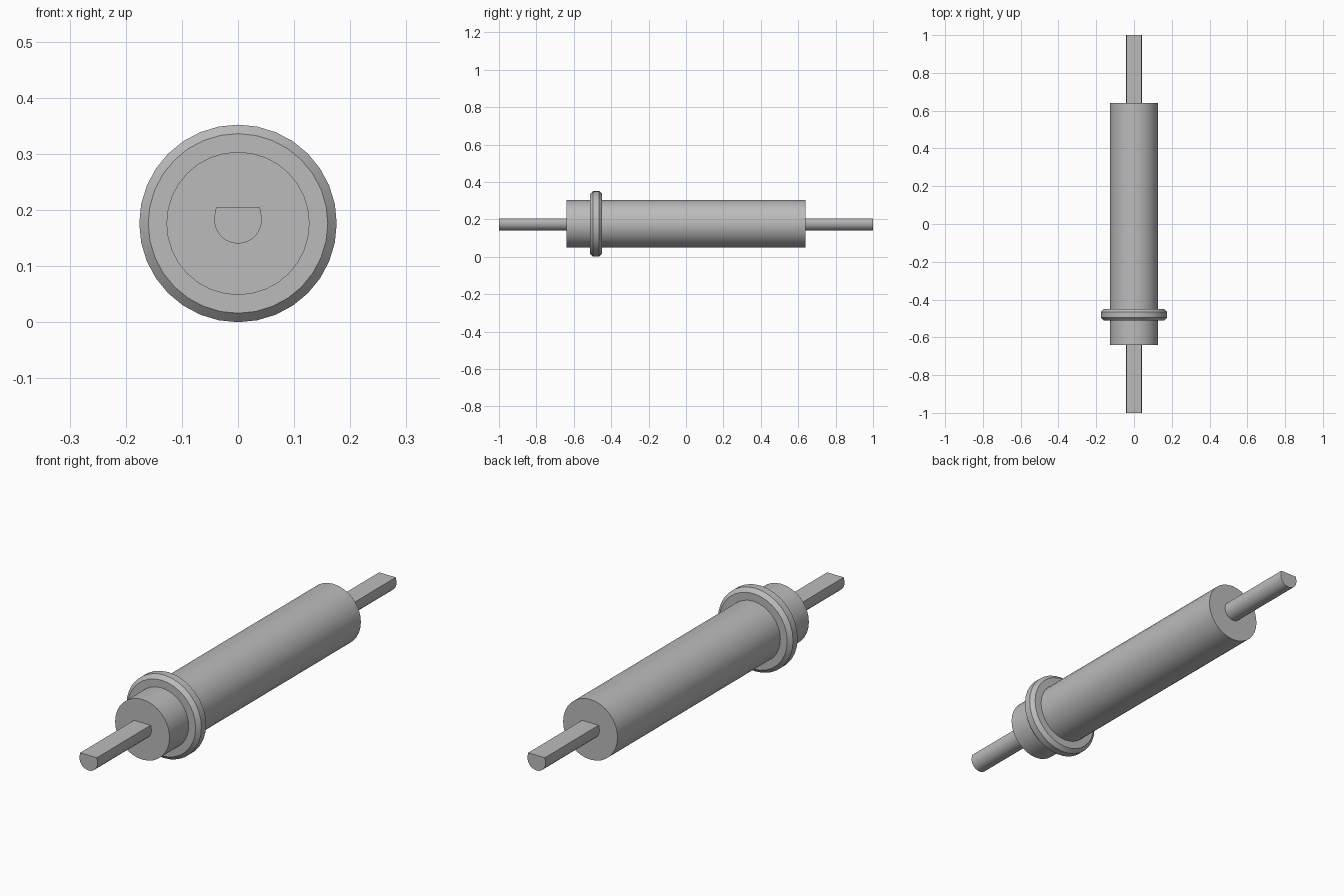
import bpy
import math
from mathutils import Vector

if "Cube" in bpy.data.objects:
    bpy.data.objects.remove(bpy.data.objects["Cube"], do_unlink=True)

AXIS_Z = 0.176

metal = bpy.data.materials.new("grey metal")
metal.use_nodes = True
GREY = (0.5, 0.5, 0.5, 1)
metal.diffuse_color = GREY
metal.node_tree.nodes["Principled BSDF"].inputs["Base Color"].default_value = GREY


def loft(name, rings):
    """Skin a closed solid through matching rings of points, front to back."""
    n = len(rings[0])
    verts = [p for ring in rings for p in ring]
    faces = [tuple(range(n)), tuple(reversed(range(len(verts) - n, len(verts))))]
    for r in range(len(rings) - 1):
        for i in range(n):
            j = (i + 1) % n
            a, b = r * n, (r + 1) * n
            faces.append((a + j, a + i, b + i, b + j))
    mesh = bpy.data.meshes.new(name)
    mesh.from_pydata(verts, [], faces)
    mesh.materials.append(metal)
    obj = bpy.data.objects.new(name, mesh)
    bpy.context.collection.objects.link(obj)
    bpy.ops.object.select_all(action="DESELECT")
    obj.select_set(True)
    bpy.context.view_layer.objects.active = obj
    bpy.ops.object.shade_smooth_by_angle(angle=math.radians(30))
    return obj


def circle(radius, y, sides=32):
    return [Vector((radius * math.cos(t), y, AXIS_Z + radius * math.sin(t)))
            for t in (2 * math.pi * i / sides for i in range(sides))]


def d_section(y, radius=0.0425, centre=0.1825, top=0.2045, steps=16):
    """Round below, flat on top."""
    start, end = math.radians(157), math.radians(383)
    arc = [start + (end - start) * i / steps for i in range(steps + 1)]
    ring = [Vector((radius * math.cos(t), y, centre + radius * math.sin(t))) for t in arc]
    ring[0].z = ring[-1].z = top
    return ring


# Main round barrel
BARREL_END = 0.64
loft("barrel", [circle(0.1275, -BARREL_END), circle(0.1275, BARREL_END)])

# Chamfered collar near the front
FRONT, BACK, CHAMFER, RADIUS = -0.512, -0.449, 0.016, 0.176
loft("collar", [
    circle(RADIUS - CHAMFER, FRONT),
    circle(RADIUS, FRONT + CHAMFER),
    circle(RADIUS, BACK - CHAMFER),
    circle(RADIUS - CHAMFER, BACK),
])

# Flat-topped shaft ends
loft("front_shaft", [d_section(-1), d_section(-BARREL_END)])
loft("back_shaft", [d_section(BARREL_END), d_section(1)])
